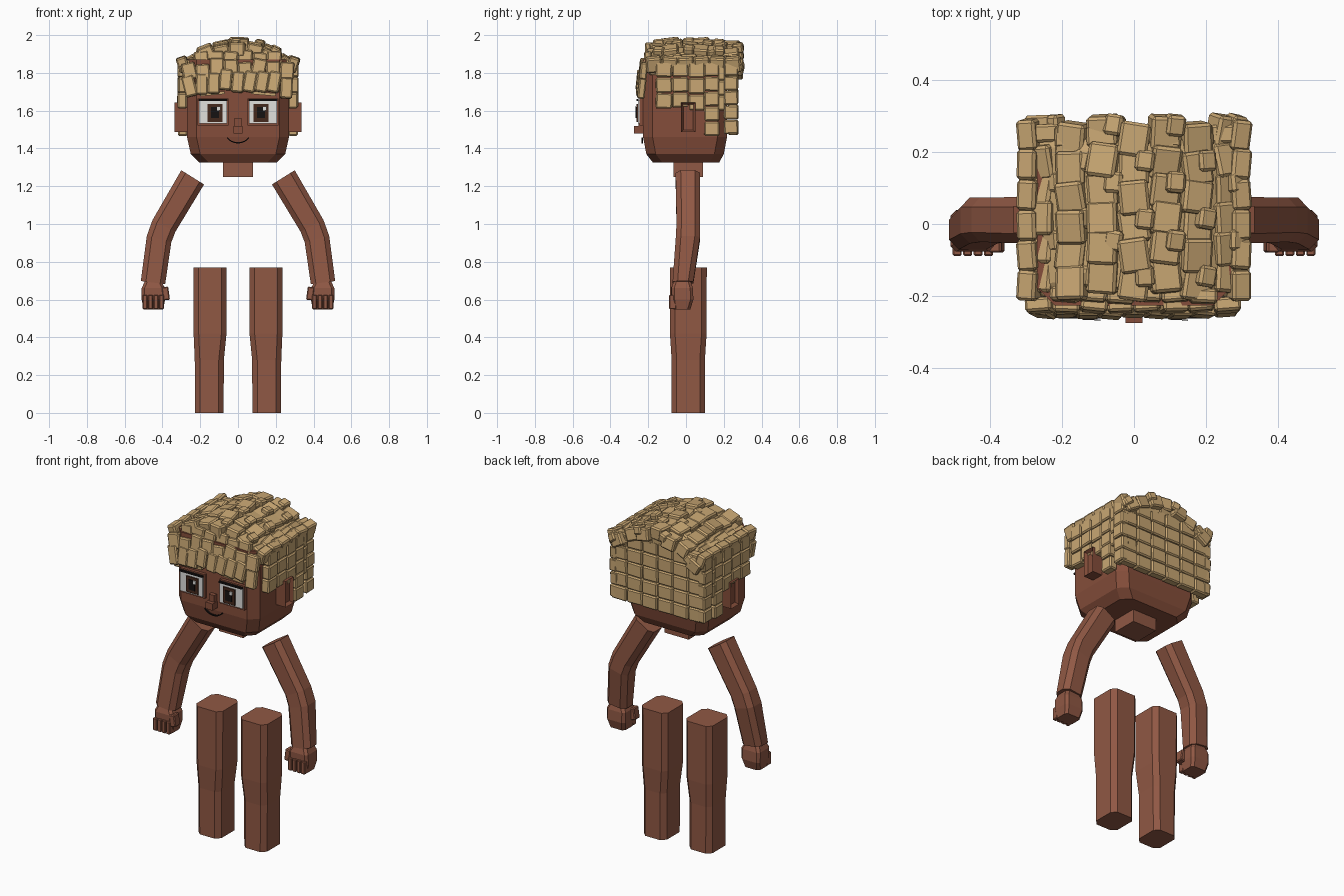
import bpy, bmesh, random
from math import radians, atan, sin, cos
from mathutils import Matrix, Vector

random.seed(4)
cube = bpy.data.objects.get("Cube")
if cube:
    bpy.data.objects.remove(cube, do_unlink=True)


def material(name, r, g, b):
    m = bpy.data.materials.new(name)
    m.use_nodes = True
    m.diffuse_color = (r, g, b, 1)
    m.node_tree.nodes["Principled BSDF"].inputs["Base Color"].default_value = (r, g, b, 1)
    return m


SKIN = material("brown skin", 0.28, 0.098, 0.058)
FACE = material("deep brown face", 0.235, 0.076, 0.043)
HAIR = material("sandy hair", 0.58, 0.385, 0.172)
WHITE = material("eye white", 0.75, 0.75, 0.73)
IRIS = material("dark brown iris", 0.06, 0.022, 0.012)
BLACK = material("soft black", 0.008, 0.006, 0.006)


def finish(name, bm, mat, bevel=0):
    bmesh.ops.recalc_face_normals(bm, faces=bm.faces)
    mesh = bpy.data.meshes.new(name)
    bm.to_mesh(mesh)
    bm.free()
    mesh.materials.append(mat)
    ob = bpy.data.objects.new(name, mesh)
    bpy.context.collection.objects.link(ob)
    if bevel:
        mod = ob.modifiers.new("rounded edges", "BEVEL")
        mod.width = bevel
        mod.segments = 1
    return ob


def add_block(bm, loc, size, rx=0, ry=0, rz=0):
    """Add one box to a bmesh; angles in degrees."""
    rot = (Matrix.Rotation(radians(rz), 4, "Z") @ Matrix.Rotation(radians(ry), 4, "Y")
           @ Matrix.Rotation(radians(rx), 4, "X"))
    mat = Matrix.Translation(loc) @ rot @ Matrix.Diagonal((*size, 1))
    return bmesh.ops.create_cube(bm, size=1, matrix=mat)


def box(name, loc, size, mat, bevel=0, **rot):
    bm = bmesh.new()
    add_block(bm, loc, size, **rot)
    return finish(name, bm, mat, bevel)


def loft(name, rings, mat, chamfer):
    """Skin chamfered rectangles: (centre, half x, half y, tilt about y)."""
    bm = bmesh.new()
    loops = []
    for centre, hx, hy, tilt in rings:
        c = chamfer
        pts = [(hx, hy - c), (hx - c, hy), (c - hx, hy), (-hx, hy - c),
               (-hx, c - hy), (c - hx, -hy), (hx - c, -hy), (hx, c - hy)]
        rot = Matrix.Rotation(radians(tilt), 3, "Y")
        loops.append([bm.verts.new(Vector(centre) + rot @ Vector((x, y, 0))) for x, y in pts])
    for a, b in zip(loops, loops[1:]):
        for i in range(8):
            j = (i + 1) % 8
            bm.faces.new((a[i], a[j], b[j], b[i]))
    bm.faces.new(loops[0])
    bm.faces.new(loops[-1])
    return finish(name, bm, mat)


# Head and neck
loft("head", [((0, 0, 1.325), 0.205, 0.175, 0), ((0, -0.005, 1.37), 0.25, 0.205, 0),
              ((0, -0.005, 1.46), 0.27, 0.222, 0), ((0, -0.005, 1.87), 0.27, 0.222, 0)], FACE, 0.05)
box("neck", (0, 0.012, 1.3), (0.16, 0.155, 0.1), SKIN)

# Nose and smiling mouth
box("nose_bridge", (0, -0.237, 1.53), (0.036, 0.03, 0.06), FACE)
box("nose_tip", (0, -0.25, 1.5), (0.048, 0.05, 0.04), FACE)
bm = bmesh.new()
for i in range(-4, 5):
    a = radians(i * 11)
    add_block(bm, (0.075 * sin(a), -0.231, 1.505 - 0.075 * cos(a)), (0.016, 0.009, 0.006), ry=-i * 11)
finish("mouth", bm, BLACK)

for side, s in (("left", 1), ("right", -1)):
    # Eye: lid frame, white, iris, pupil and highlight as stacked plates
    ex = s * 0.132
    box(side + "_eyelid", (ex, -0.23, 1.593), (0.165, 0.03, 0.145), FACE)
    box(side + "_eye_white", (ex, -0.245, 1.593), (0.15, 0.02, 0.122), WHITE)
    ix = s * 0.122
    box(side + "_iris", (ix, -0.258, 1.588), (0.078, 0.008, 0.095), IRIS)
    box(side + "_pupil", (ix, -0.264, 1.59), (0.042, 0.007, 0.06), BLACK)
    box(side + "_highlight", (ix + 0.02, -0.268, 1.612), (0.017, 0.005, 0.02), WHITE)
    box(side + "_lash", (ex, -0.257, 1.656), (0.155, 0.012, 0.01), BLACK)
    box(side + "_eyebrow", (s * 0.135, -0.235, 1.69), (0.13, 0.02, 0.015), HAIR, ry=s * 5)

    # Ear with a sunken outer face
    bm = bmesh.new()
    add_block(bm, (s * 0.3, 0.012, 1.565), (0.07, 0.075, 0.155))
    outer = max(bm.faces, key=lambda f: f.calc_center_median().x * s)
    bmesh.ops.inset_region(bm, faces=[outer], thickness=0.016, depth=0)
    bmesh.ops.translate(bm, verts=outer.verts, vec=(-s * 0.02, 0, 0))
    finish(side + "_ear", bm, FACE)

    # Arm bent at the elbow
    loft(side + "_arm", [((s * 0.24, 0.01, 1.247), 0.071, 0.065, -s * 32),
                         ((s * 0.392, 0.012, 0.99), 0.068, 0.062, -s * 27),
                         ((s * 0.418, 0.01, 0.92), 0.067, 0.064, -s * 15),
                         ((s * 0.45, -0.016, 0.69), 0.065, 0.055, -s * 7)], SKIN, 0.027)

    # Hand, curled fingers and thumb
    loft(side + "_hand", [((s * 0.45, -0.02, 0.7), 0.042, 0.045, 0),
                          ((s * 0.448, -0.02, 0.66), 0.062, 0.057, 0),
                          ((s * 0.448, -0.018, 0.6), 0.062, 0.057, 0),
                          ((s * 0.448, -0.022, 0.548), 0.052, 0.045, 0)], SKIN, 0.015)
    bm = bmesh.new()
    for i in range(4):
        add_block(bm, (s * (0.405 + i * 0.029), -0.07, 0.587), (0.025, 0.038, 0.075))
    finish(side + "_fingers", bm, SKIN, 0.004)
    box(side + "_thumb", (s * 0.383, -0.055, 0.632), (0.036, 0.05, 0.07), SKIN, 0.005, ry=s * 8)

    # Leg with a slight step at the knee
    loft(side + "_leg", [((s * 0.152, 0.012, 0), 0.076, 0.088, 0),
                         ((s * 0.152, 0.012, 0.28), 0.077, 0.088, 0),
                         ((s * 0.148, 0.012, 0.42), 0.087, 0.097, 0),
                         ((s * 0.148, 0.012, 0.77), 0.088, 0.098, 0)], SKIN, 0.027)


# Domed hair cap under the blocks
def crown(x, y):
    return 1.98 - 1.55 * x * x - 0.3 * y * y


loft("hair_base", [((0, 0.025, 1.8), 0.295, 0.235, 0), ((0, 0.025, 1.85), 0.28, 0.225, 0),
                   ((0, 0.025, 1.9), 0.2, 0.215, 0), ((0, 0.025, 1.94), 0.1, 0.2, 0)], HAIR, 0.03)

# Crown tufts: a grid of tilted blocks with small cubes scattered on top
bm = bmesh.new()
jit = random.uniform
for col in range(-3, 4):
    for row in range(6):
        x, y = col * 0.084, -0.165 + row * 0.08 + (col % 2) * 0.02
        lean = 57 * atan(3.1 * x)
        add_block(bm, (x, y, crown(x, y) - 0.04 + jit(-0.012, 0.012)), (0.084, 0.095, 0.075),
                  rx=jit(-8, 12), ry=lean * 0.8, rz=jit(-9, 9))
        if row % 2 == col % 2:
            add_block(bm, (x + 0.03, y + 0.02, crown(x, y) - 0.018), (0.052, 0.058, 0.05),
                      rx=jit(-8, 8), ry=lean, rz=jit(-15, 5))
for s in (1, -1):
    for row in range(6):
        add_block(bm, (s * 0.29, -0.17 + row * 0.084, 1.845), (0.055, 0.084, 0.08),
                  rx=jit(-6, 6), ry=s * 18, rz=jit(-6, 6))
finish("crown_hair", bm, HAIR, 0.008)

# Ragged fringe in three stepped rows
bm = bmesh.new()
for z, y, count, step, height in ((1.755, -0.238, 9, 0.064, 0.11), (1.825, -0.226, 8, 0.074, 0.09),
                                  (1.885, -0.2, 6, 0.077, 0.08)):
    for i in range(count):
        x = (i - (count - 1) / 2) * step
        add_block(bm, (x, y + jit(-0.004, 0.004), z + jit(-0.016, 0.016) - 0.4 * x * x),
                  (step, 0.038, height), rx=-6, ry=jit(-9, 9) + x * 25, rz=jit(-6, 6))
finish("fringe", bm, HAIR, 0.007)

# Side panels: columns of blocks reaching different depths
for side, s in (("left", 1), ("right", -1)):
    bm = bmesh.new()
    for y, width, bottom in ((-0.117, 0.086, 1.61), (-0.03, 0.086, 1.615), (0.057, 0.086, 1.6),
                             (0.137, 0.08, 1.465), (0.238, 0.075, 1.475)):
        count = round((1.86 - bottom) / 0.08)
        h = (1.86 - bottom) / count
        for i in range(count):
            add_block(bm, (s * (0.293 + jit(-0.003, 0.003)), y, bottom + h * (i + 0.5)),
                      (0.05, width, h - 0.003), rx=jit(-1.5, 1.5), rz=jit(-2, 2))
    for i in range(3):
        add_block(bm, (s * 0.293, 0.188, 1.64 + i * 0.08), (0.045, 0.04, 0.078))
    finish(side + "_side_hair", bm, HAIR, 0.007)

# Back panel: an even grid of blocks
bm = bmesh.new()
for col in range(6):
    for row in range(5):
        add_block(bm, ((col - 2.5) * 0.102, 0.25 + jit(-0.003, 0.003), 1.511 + row * 0.082),
                  (0.1, 0.05, 0.08), ry=jit(-1.5, 1.5), rz=jit(-2, 2))
for col in range(7):
    add_block(bm, ((col - 3) * 0.085, 0.243, crown((col - 3) * 0.085, 0.24) - 0.055), (0.084, 0.06, 0.09),
              rx=jit(-5, 5), ry=(col - 3) * 8, rz=jit(-4, 4))
finish("back_hair", bm, HAIR, 0.007)
